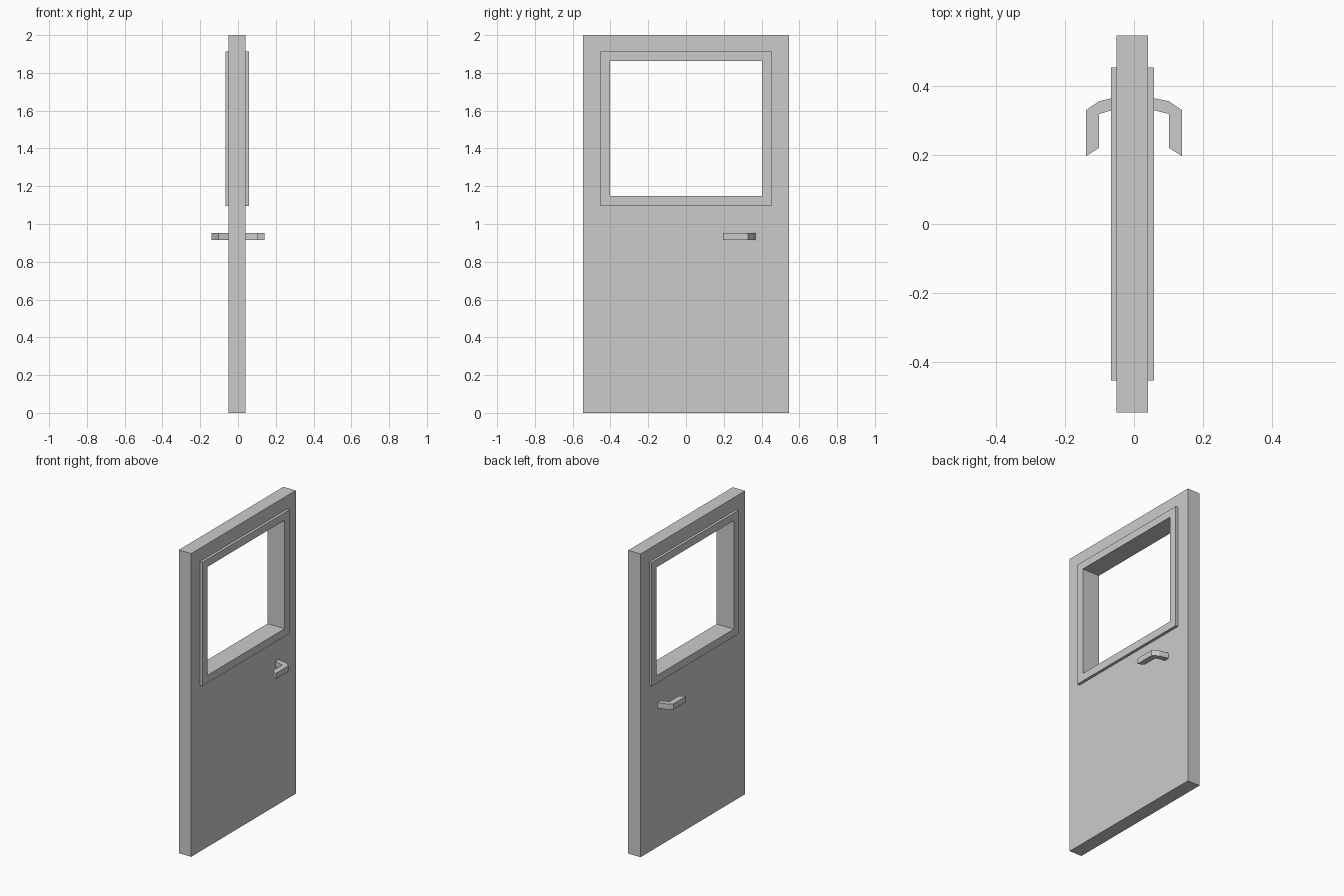
import bpy
import bmesh

if "Cube" in bpy.data.objects:
    bpy.data.objects.remove(bpy.data.objects["Cube"])

BACK, FRONT = -0.05, 0.04            # door faces along x
TRIM_BACK, TRIM_FRONT = -0.067, 0.058  # raised trim faces along x

# rectangles as (y half width, z bottom, z top)
EDGE = (0.545, 0.0, 2.0)
TRIM = (0.453, 1.096, 1.912)
HOLE = (0.403, 1.147, 1.862)


def finish(name, bm):
    mesh = bpy.data.meshes.new(name)
    bm.to_mesh(mesh)
    bm.free()
    obj = bpy.data.objects.new(name, mesh)
    bpy.context.collection.objects.link(obj)
    return obj


def loft_rects(name, steps):
    """Skin a chain of rectangles, each given as (x, rectangle)."""
    bm = bmesh.new()
    rings = []
    for x, (w, z0, z1) in steps:
        corners = ((-w, z0), (w, z0), (w, z1), (-w, z1))
        rings.append([bm.verts.new((x, y, z)) for y, z in corners])
    for a, b in zip(rings, rings[1:]):
        for i in range(4):
            j = (i + 1) % 4
            bm.faces.new((a[i], a[j], b[j], b[i]))
    return finish(name, bm)


def handle(name, side, base):
    """Sweep a square section along a bent lever, seen from above."""
    outer = ((base, 0.367), (0.101, 0.355), (0.139, 0.329), (0.139, 0.196))
    inner = ((base, 0.333), (0.101, 0.318), (0.101, 0.318), (0.101, 0.220))
    z0, z1 = 0.916, 0.953
    bm = bmesh.new()
    rings = []
    for (ox, oy), (ix, iy) in zip(outer, inner):
        pts = ((ox, oy, z0), (ox, oy, z1), (ix, iy, z1), (ix, iy, z0))
        rings.append([bm.verts.new((side * x, y, z)) for x, y, z in pts])
    for a, b in zip(rings, rings[1:]):
        for i in range(4):
            j = (i + 1) % 4
            bm.faces.new((a[i], a[j], b[j], b[i]))
    bm.faces.new(rings[0])
    bm.faces.new(rings[-1])
    # the inside of the bend is a single corner
    bmesh.ops.remove_doubles(bm, verts=bm.verts, dist=1e-4)
    bmesh.ops.recalc_face_normals(bm, faces=bm.faces)
    return finish(name, bm)


# Door slab, left open where the window trim sits
loft_rects("door_panel", [(BACK, TRIM), (BACK, EDGE), (FRONT, EDGE), (FRONT, TRIM)])

# Raised trim on both faces, joined by the lining of the window opening
loft_rects("window_frame", [(FRONT, TRIM), (TRIM_FRONT, TRIM), (TRIM_FRONT, HOLE),
                            (TRIM_BACK, HOLE), (TRIM_BACK, TRIM), (BACK, TRIM)])

# Lever handles on both faces
handle("handle_right", 1, FRONT)
handle("handle_left", -1, -BACK)
